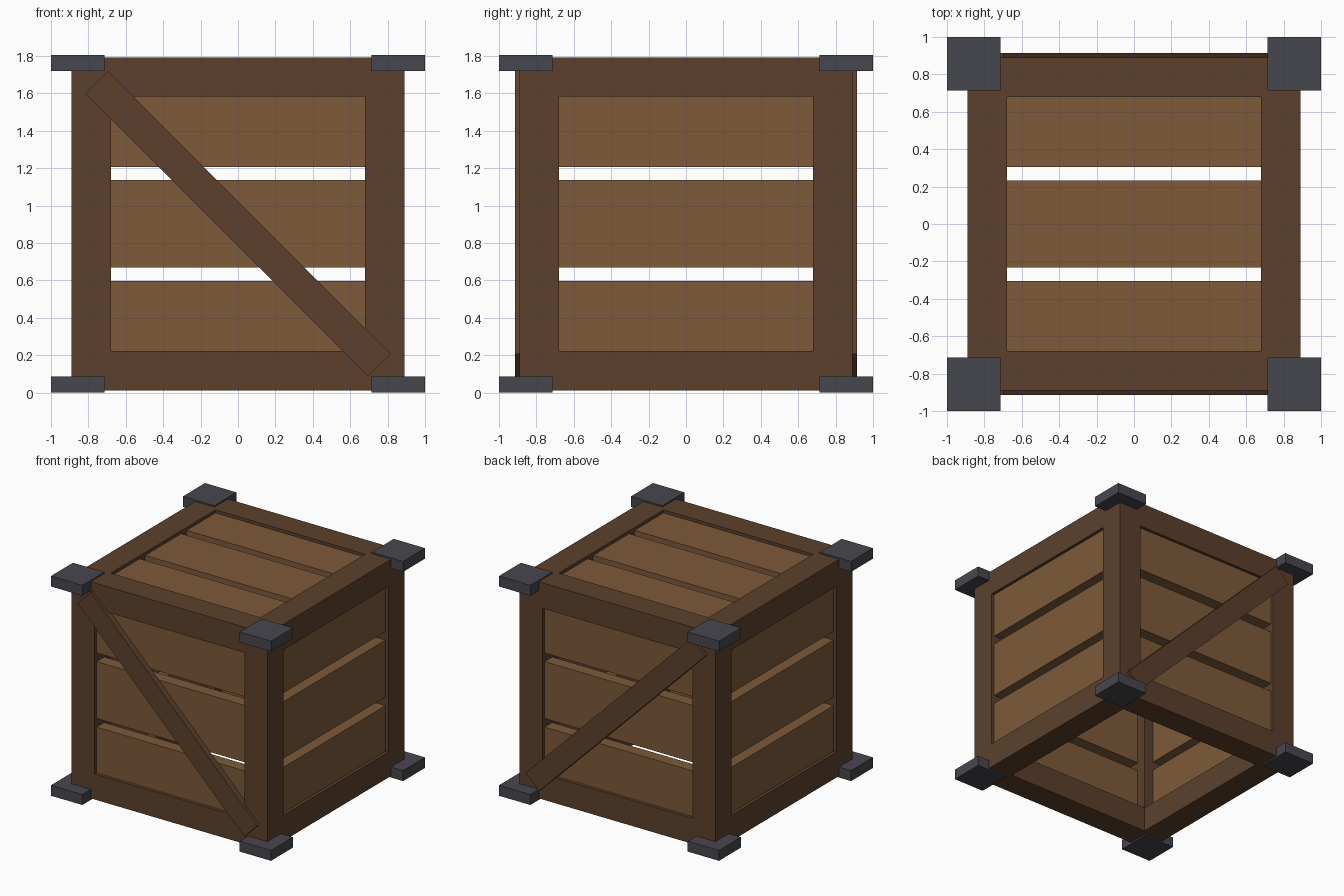
import bpy
import math
from mathutils import Matrix, Vector

cube = bpy.data.objects.get("Cube")
if cube:
    bpy.data.objects.remove(cube, do_unlink=True)


def material(name, rgb):
    mat = bpy.data.materials.new(name)
    mat.use_nodes = True
    mat.diffuse_color = (*rgb, 1)
    mat.node_tree.nodes["Principled BSDF"].inputs["Base Color"].default_value = (*rgb, 1)
    return mat


DARK_WOOD = material("dark wood", (0.107, 0.051, 0.025))
LIGHT_WOOD = material("light wood", (0.205, 0.102, 0.042))
IRON = material("dark iron", (0.062, 0.062, 0.077))

MID = 0.9025      # height of the crate's centre
OUT = 0.89        # outer half size of the frame
INN = 0.68        # half size of the openings
BEAM = OUT - INN
CEN = (OUT + INN) / 2


def box(name, centre, size, mat, turn=Matrix()):
    """Box placed relative to the crate's centre."""
    bpy.ops.mesh.primitive_cube_add(size=1)
    obj = bpy.context.object
    obj.name = name
    obj.data.transform(turn @ Matrix.Diagonal((*size, 1)))
    obj.location = Vector(centre) + Vector((0, 0, MID))
    obj.data.materials.append(mat)
    return obj


signs = (-1, 1)

# Frame: four posts, with rails between them at top and bottom
for a in signs:
    for b in signs:
        box("corner_post", (a * CEN, b * CEN, 0), (BEAM, BEAM, 2 * OUT), DARK_WOOD)
        box("long_rail", (0, a * CEN, b * CEN), (2 * INN, BEAM, BEAM), DARK_WOOD)
        box("side_rail", (a * CEN, 0, b * CEN), (BEAM, 2 * INN, BEAM), DARK_WOOD)

# Planks: three on each wall and on the lid, the bottom stays open
DEPTH = 0.1
FACE = 0.865 - DEPTH / 2
LENGTH = 2 * INN + 0.03
for offset, width in ((-0.5, 0.39), (0, 0.467), (0.5, 0.39)):
    for s in signs:
        box("wall_plank", (0, s * FACE, offset), (LENGTH, DEPTH, width), LIGHT_WOOD)
        box("side_plank", (s * FACE, 0, offset), (DEPTH, LENGTH, width), LIGHT_WOOD)
    box("lid_plank", (0, offset, FACE), (LENGTH, width, DEPTH), LIGHT_WOOD)

# Diagonal braces on the front and back
tilt = Matrix.Rotation(math.radians(45), 4, "Y")
for s in signs:
    box("diagonal_brace", (0, s * 0.89, 0), (2.14, 0.05, 0.17), DARK_WOOD, tilt)

# Iron pads on all eight corners
PAD = 0.285
PAD_HEIGHT = 0.086
for x in signs:
    for y in signs:
        for z in signs:
            box("corner_pad",
                (x * (1 - PAD / 2), y * (1 - PAD / 2), z * (MID - PAD_HEIGHT / 2)),
                (PAD, PAD, PAD_HEIGHT), IRON)
